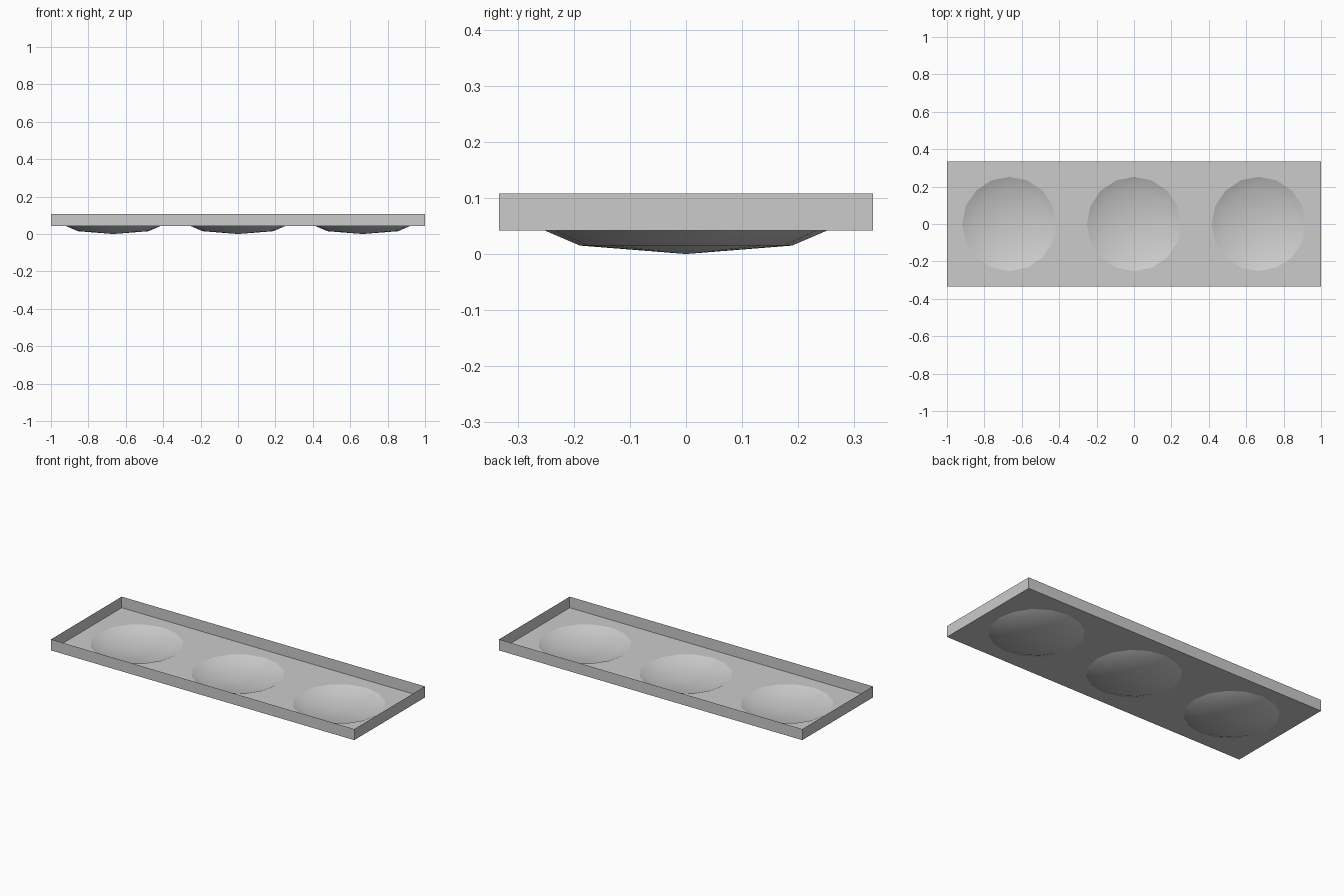
import bpy, bmesh, math

if "Cube" in bpy.data.objects:
    bpy.data.objects.remove(bpy.data.objects["Cube"], do_unlink=True)

HALF_X, HALF_Y = 1.0, 0.333
FLOOR_Z, RIM_Z = 0.042, 0.108
SIDES = 16
BOWL_X = (-2 / 3, 0, 2 / 3)
BOWL_RINGS = ((0.252, FLOOR_Z), (0.189, 0.015))

grey = bpy.data.materials.new("light grey")
grey.use_nodes = True
colour = (0.6, 0.6, 0.6, 1)
grey.diffuse_color = colour
grey.node_tree.nodes["Principled BSDF"].inputs["Base Color"].default_value = colour


def ring(bm, cx, radius, z):
    steps = [2 * math.pi * i / SIDES for i in range(SIDES)]
    return [bm.verts.new((cx + radius * math.cos(a), radius * math.sin(a), z)) for a in steps]


def loop_edges(bm, verts):
    return [bm.edges.new((v, verts[i - 1])) for i, v in enumerate(verts)]


def finish(bm, name):
    mesh = bpy.data.meshes.new(name)
    bm.to_mesh(mesh)
    bm.free()
    mesh.materials.append(grey)
    obj = bpy.data.objects.new(name, mesh)
    bpy.context.collection.objects.link(obj)
    return obj


def rectangle(bm, z):
    corners = ((-1, -1), (1, -1), (1, 1), (-1, 1))
    return [bm.verts.new((sx * HALF_X, sy * HALF_Y, z)) for sx, sy in corners]


# Thin floor with three round openings
bm = bmesh.new()
edges = loop_edges(bm, rectangle(bm, FLOOR_Z))
for cx in BOWL_X:
    edges += loop_edges(bm, ring(bm, cx, *BOWL_RINGS[0]))
bmesh.ops.triangle_fill(bm, edges=edges, use_beauty=True, normal=(0, 0, 1))
finish(bm, "tray_floor")

# Thin upright walls
bm = bmesh.new()
low, high = rectangle(bm, FLOOR_Z), rectangle(bm, RIM_Z)
for i in range(4):
    bm.faces.new((low[i - 1], low[i], high[i], high[i - 1]))
finish(bm, "tray_walls")

# Shallow bowls hanging below the floor
for side, cx in zip(("right", "middle", "left"), BOWL_X):
    bm = bmesh.new()
    outer, inner = [ring(bm, cx, r, z) for r, z in BOWL_RINGS]
    tip = bm.verts.new((cx, 0, 0))
    for i in range(SIDES):
        bm.faces.new((outer[i - 1], outer[i], inner[i], inner[i - 1]))
        bm.faces.new((inner[i - 1], inner[i], tip))
    for face in bm.faces:
        face.smooth = True
    finish(bm, side + "_bowl")
